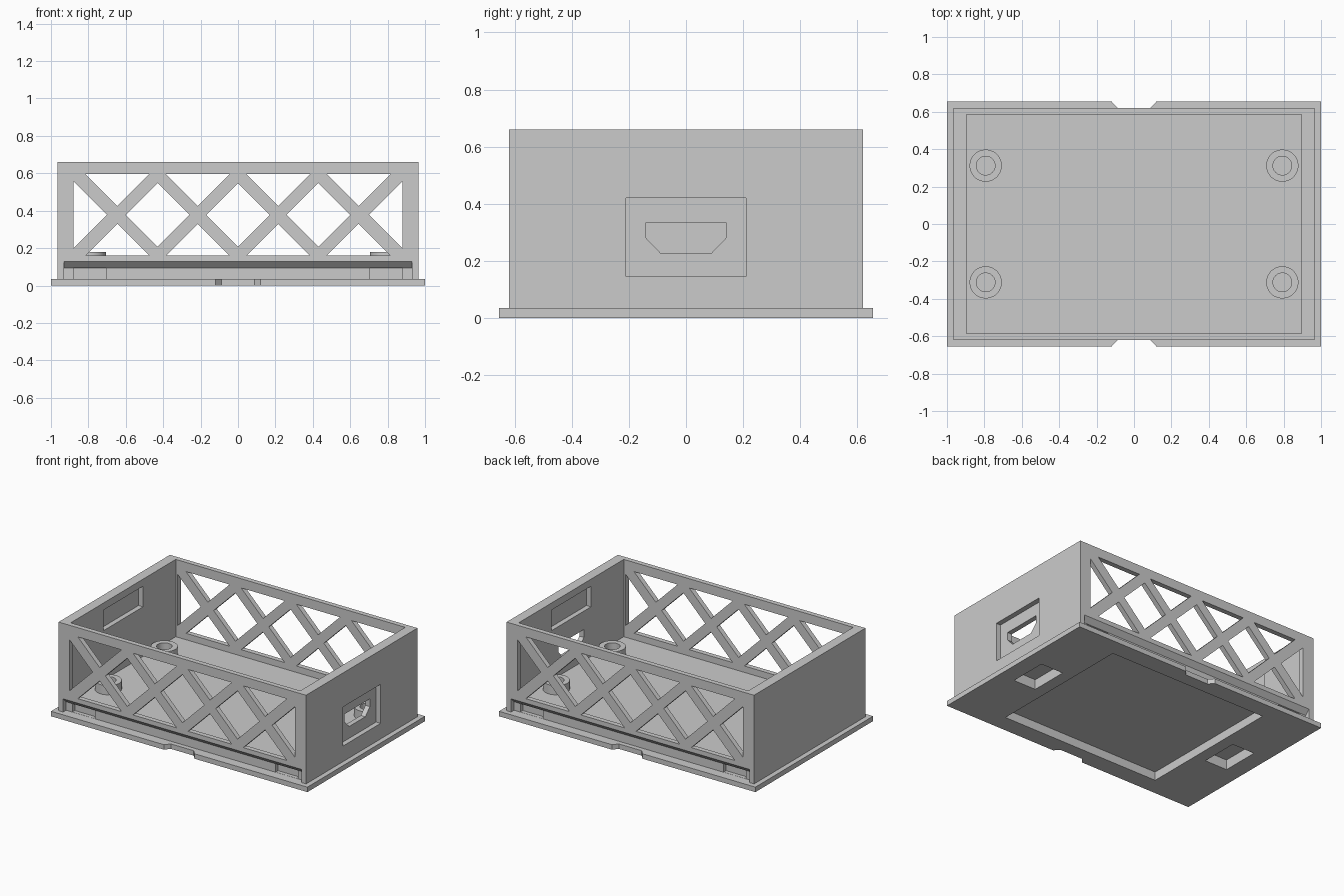
import bpy, bmesh, math
from mathutils import Vector

if "Cube" in bpy.data.objects:
    bpy.data.objects.remove(bpy.data.objects["Cube"])


def prism(name, pts, a, b, axis):
    """Extrude a closed 2D profile from a to b along the given axis."""
    place = {'x': lambda u, v, w: (w, u, v),
             'y': lambda u, v, w: (u, w, v),
             'z': lambda u, v, w: (u, v, w)}[axis]
    bm = bmesh.new()
    face = bm.faces.new([bm.verts.new(place(u, v, a)) for u, v in pts])
    out = bmesh.ops.extrude_face_region(bm, geom=[face])
    move = Vector(place(0, 0, b - a))
    bmesh.ops.translate(bm, vec=move, verts=[g for g in out['geom'] if isinstance(g, bmesh.types.BMVert)])
    bmesh.ops.recalc_face_normals(bm, faces=bm.faces)
    mesh = bpy.data.meshes.new(name)
    bm.to_mesh(mesh)
    bm.free()
    ob = bpy.data.objects.new(name, mesh)
    bpy.context.collection.objects.link(ob)
    return ob


def rect(u0, u1, v0, v1):
    return [(u0, v0), (u1, v0), (u1, v1), (u0, v1)]


def block(name, x0, x1, y0, y1, z0, z1):
    return prism(name, rect(x0, x1, y0, y1), z0, z1, 'z')


def circle(cx, cy, r, n=48):
    return [(cx + r * math.cos(2 * math.pi * i / n), cy + r * math.sin(2 * math.pi * i / n)) for i in range(n)]


def combine(target, tool, op='DIFFERENCE'):
    """Apply a boolean and remove the helper object."""
    mod = target.modifiers.new(op, 'BOOLEAN')
    mod.operation, mod.solver, mod.object = op, 'EXACT', tool
    bpy.context.view_layer.objects.active = target
    bpy.ops.object.modifier_apply(modifier=mod.name)
    bpy.data.objects.remove(tool)


# Walls and floor
FLOOR = 0.115
case = block("case_shell", -.965, .965, -.62, .62, .02, .66)
combine(case, block("cavity", -.895, .895, -.585, .585, FLOOR, .8))

# Flange plate with a finger notch front and back
half = [(1, -.655), (1, .655), (.12, .655), (.088, .62)]
plate = half + [(-.088, .62), (-.12, .655), (-1, .655), (-1, -.655),
                (-.12, -.655), (-.088, -.62), (.088, -.62), (.12, -.655)]
combine(case, prism("flange", plate, 0, .035, 'z'), 'UNION')

# Lattice windows, cut through both long walls
X0, Z0, Z1, ZC, P, H = .88, .16, .595, .378, .43, .17
windows = []
for k in (-1, 0, 1):
    c = k * P
    windows.append([(c - H, ZC), (c, ZC - H), (c + H, ZC), (c, ZC + H)])
for k in (-1.5, -.5, .5, 1.5):
    c = k * P
    windows.append([(c - H, Z1), (c + H, Z1), (c, Z1 - H)])
    windows.append([(c - H, Z0), (c + H, Z0), (c, Z0 + H)])
for s in (-1, 1):
    windows.append([(s * X0, ZC - .18), (s * X0, ZC + .18), (s * (X0 - .18), ZC)])
for w in windows:
    combine(case, prism("window", w, -1, 1, 'y'))

# Latch grooves with a sloped roof under the long walls, deeper at the ends
for s in (-1, 1):
    groove = [(s * .7, .035), (s * .587, .035), (s * .587, .095), (s * .62, .128), (s * .7, .128)]
    combine(case, prism("groove", groove, -.93, .93, 'x'))
    for t in (-1, 1):
        xs = sorted((t * .705, t * .88))
        ys = sorted((s * .56, s * .6))
        combine(case, block("groove_end", *xs, *ys, .036, .094))

# Connector opening and its outer recess in the right wall
combine(case, prism("port_recess", rect(-.21, .21, .145, .42), .93, 1.1, 'x'))
port = [(-.14, .335), (-.14, .28), (-.09, .228), (.09, .228), (.14, .28), (.14, .335)]
combine(case, prism("port", port, .8, 1.1, 'x'))

# Shallow recesses inside both end walls
for s in (-1, 1):
    a, b = sorted((s * .8, s * .93))
    combine(case, prism("inner_recess", rect(-.22, .22, .465, .61), a, b, 'x'))

# Pockets in the underside
combine(case, block("label_pocket", -.62, .62, -.53, .53, -.1, .06))
for s in (-1, 1):
    a, b = sorted((s * .705, s * .88))
    combine(case, block("foot_pocket", a, b, -.135, .135, -.1, .07))

# Hollow mounting posts
for sx in (-1, 1):
    for sy in (-1, 1):
        cx, cy = sx * .793, sy * .312
        combine(case, prism("post", circle(cx, cy, .086), .08, .18, 'z'), 'UNION')
        combine(case, prism("post_hole", circle(cx, cy, .05), .06, .3, 'z'))

# Smooth the round posts while keeping edges sharp
bpy.ops.object.select_all(action='DESELECT')
case.select_set(True)
bpy.context.view_layer.objects.active = case
bpy.ops.object.shade_smooth_by_angle(angle=math.radians(30))
